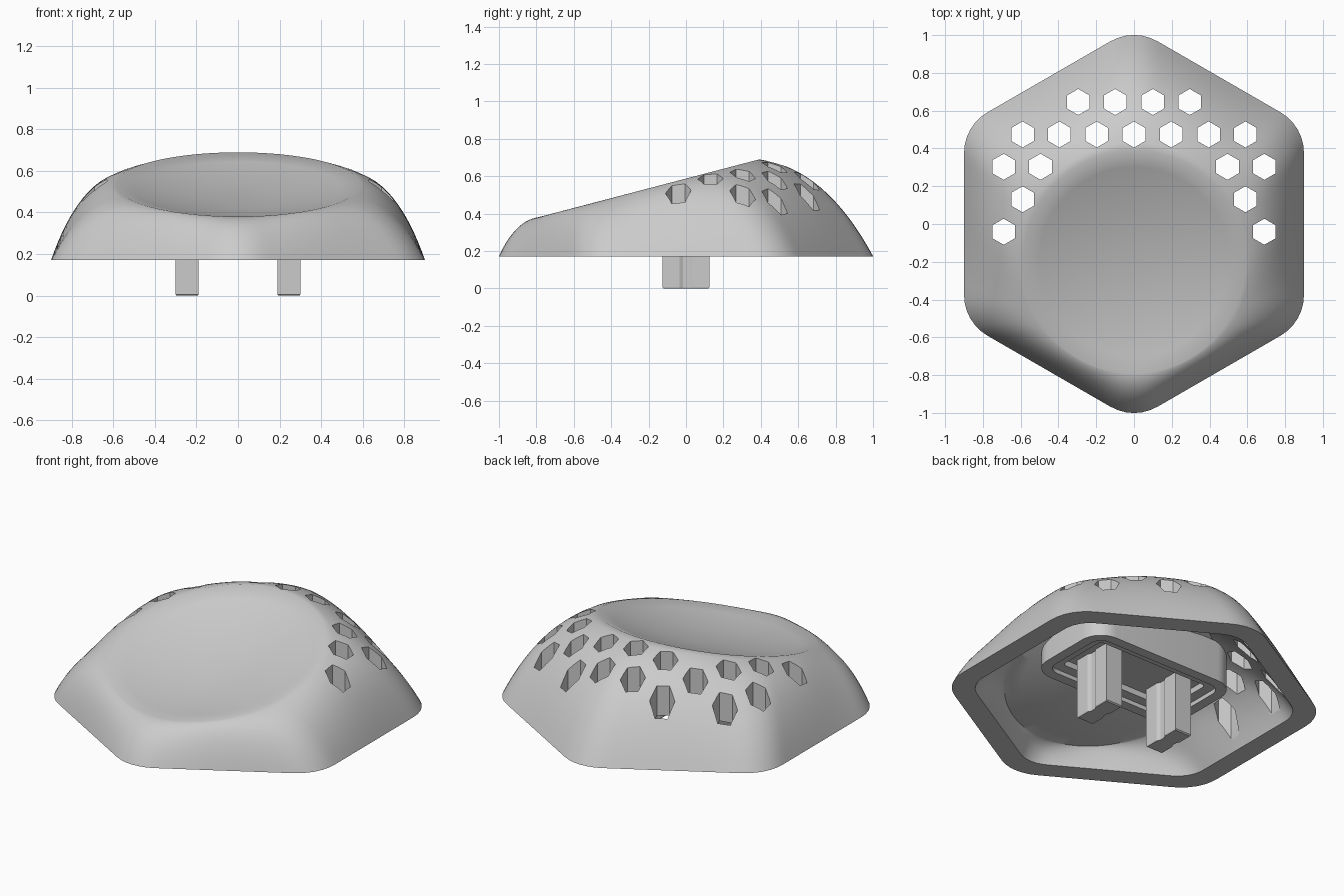
import bpy, bmesh
from math import sin, cos, tan, pi, radians, sqrt

if "Cube" in bpy.data.objects:
    bpy.data.objects.remove(bpy.data.objects["Cube"], do_unlink=True)

grey = bpy.data.materials.new("light_grey")
grey.use_nodes = True
grey.diffuse_color = (0.6, 0.6, 0.6, 1)
grey.node_tree.nodes["Principled BSDF"].inputs["Base Color"].default_value = (0.6, 0.6, 0.6, 1)

BASE = 0.172      # height of the open bottom edge
SEG = 144         # segments around the cap
DISH_Y = -0.2     # dish centre
DISH_R = 0.59


def make_object(name, bm):
    bmesh.ops.recalc_face_normals(bm, faces=bm.faces)
    mesh = bpy.data.meshes.new(name)
    bm.to_mesh(mesh)
    bm.free()
    mesh.materials.append(grey)
    obj = bpy.data.objects.new(name, mesh)
    bpy.context.collection.objects.link(obj)
    return obj


def smooth(obj, angle=30):
    bpy.ops.object.select_all(action="DESELECT")
    obj.select_set(True)
    bpy.context.view_layer.objects.active = obj
    bpy.ops.object.shade_smooth_by_angle(angle=radians(angle))


def loft(bm, loops):
    """Bridge equal loops of points and cap both ends."""
    rings = [[bm.verts.new(p) for p in loop] for loop in loops]
    bm.faces.new(rings[0])
    bm.faces.new(rings[-1])
    for a, b in zip(rings, rings[1:]):
        for i in range(len(a)):
            j = (i + 1) % len(a)
            bm.faces.new((a[i], a[j], b[j], b[i]))


def hex_radius(angle, apothem, r):
    """Polar radius of a rounded hexagon with a flat side towards +x."""
    a = (angle + pi / 6) % (pi / 3) - pi / 6
    if apothem * tan(abs(a)) <= (apothem - r) * tan(pi / 6):
        return apothem / cos(a)
    d = pi / 6 - abs(a)
    c = (apothem - r) / cos(pi / 6)
    return c * cos(d) + sqrt(r * r - (c * sin(d)) ** 2)


def dish_z(x, y):
    """Tilted, shallow, concave top."""
    v = y - DISH_Y
    return 0.535 + 0.262 * v - 0.08 * (1 - (x * x + v * v) / DISH_R ** 2)


def skin(apothem, corner, rim_r, drop, droop):
    """Loops from the hexagonal edge up the wall, then in across the dish."""
    angles = [2 * pi * i / SEG for i in range(SEG)]
    loops = []
    for k in range(17):
        t = k / 16
        loop = []
        for a in angles:
            h = hex_radius(a, apothem, corner)
            p0 = (h * cos(a), h * sin(a), BASE)
            x, y = rim_r * cos(a), DISH_Y + rim_r * sin(a)
            p2 = (x, y, dish_z(x, y) - drop)
            fall = droop + 0.065 * abs(sin(a))
            p1 = [p2[i] + f * (p0[i] - p2[i]) for i, f in enumerate((0.58, 0.58, fall))]
            loop.append([(1 - t) ** 2 * p0[i] + 2 * t * (1 - t) * p1[i] + t * t * p2[i]
                         for i in range(3)])
        loops.append(loop)
    for s in (0.85, 0.68, 0.5, 0.32, 0.14):
        ring = [(rim_r * s * cos(a), DISH_Y + rim_r * s * sin(a)) for a in angles]
        loops.append([(x, y, dish_z(x, y) - drop) for x, y in ring])
    return loops


# Hollow cap: inner skin reversed, then outer skin
bm = bmesh.new()
inner = skin(0.78, 0.18, 0.575, 0.105, 0.12)
outer = skin(0.9, 0.25, DISH_R, 0, 0.015)
loft(bm, inner[::-1] + outer)
cap = make_object("cap_shell", bm)

# Honeycomb holes, cut straight down
half_holes = [(0.646, (0.1, 0.295)), (0.474, (0, 0.197, 0.395, 0.59)),
              (0.303, (0.495, 0.69)), (0.131, (0.59,)), (-0.041, (0.69,))]
bm = bmesh.new()
for y, xs in half_holes:
    for x in sorted({s * v for v in xs for s in (-1, 1)}):
        loft(bm, [[(x + 0.069 * sin(k * pi / 3), y + 0.069 * cos(k * pi / 3), z)
                   for k in range(6)] for z in (0.1, 1)])
cutter = make_object("hole_cutter", bm)
cutter.hide_render = True
mod = cap.modifiers.new("holes", "BOOLEAN")
mod.operation = "DIFFERENCE"
mod.solver = "EXACT"
mod.object = cutter
bpy.context.view_layer.objects.active = cap
bpy.ops.object.modifier_apply(modifier=mod.name)
bpy.data.objects.remove(cutter, do_unlink=True)
smooth(cap, 40)


def rounded_rect(inset, z, slope=0):
    """Rounded rectangle loop for the stem mount."""
    hx, hy, r = 0.49 - inset, 0.28 - inset, max(0.13 - inset, 0.02)
    loop = []
    for q in range(4):
        sx, sy = (1, -1, -1, 1)[q], (1, 1, -1, -1)[q]
        for k in range(9):
            a = (q + k / 8) * pi / 2
            y = sy * (hy - r) + r * sin(a)
            loop.append((sx * (hx - r) + r * cos(a), y, z + slope * y))
    return loop


# Stem mount under the dish: stepped rim around a recess
bm = bmesh.new()
loft(bm, [rounded_rect(0, 0.465, 0.28), rounded_rect(0, 0.3), rounded_rect(0.06, 0.3),
          rounded_rect(0.06, 0.325), rounded_rect(0.12, 0.325), rounded_rect(0.12, 0.36)])
smooth(make_object("stem_mount", bm))

# Two grooved stems
quarter = [(0.055, 0.125), (0.055, 0.035), (0.045, 0.015)]
profile = (quarter + [(x, -y) for x, y in quarter[::-1]]
           + [(-x, -y) for x, y in quarter] + [(-x, y) for x, y in quarter[::-1]])
for side, cx in (("left", 0.245), ("right", -0.245)):
    bm = bmesh.new()
    loft(bm, [[(cx + x * s, y * s, z) for x, y in profile]
              for z, s in ((0, 0.95), (0.006, 1), (0.4, 1))])
    make_object(side + "_stem", bm)
